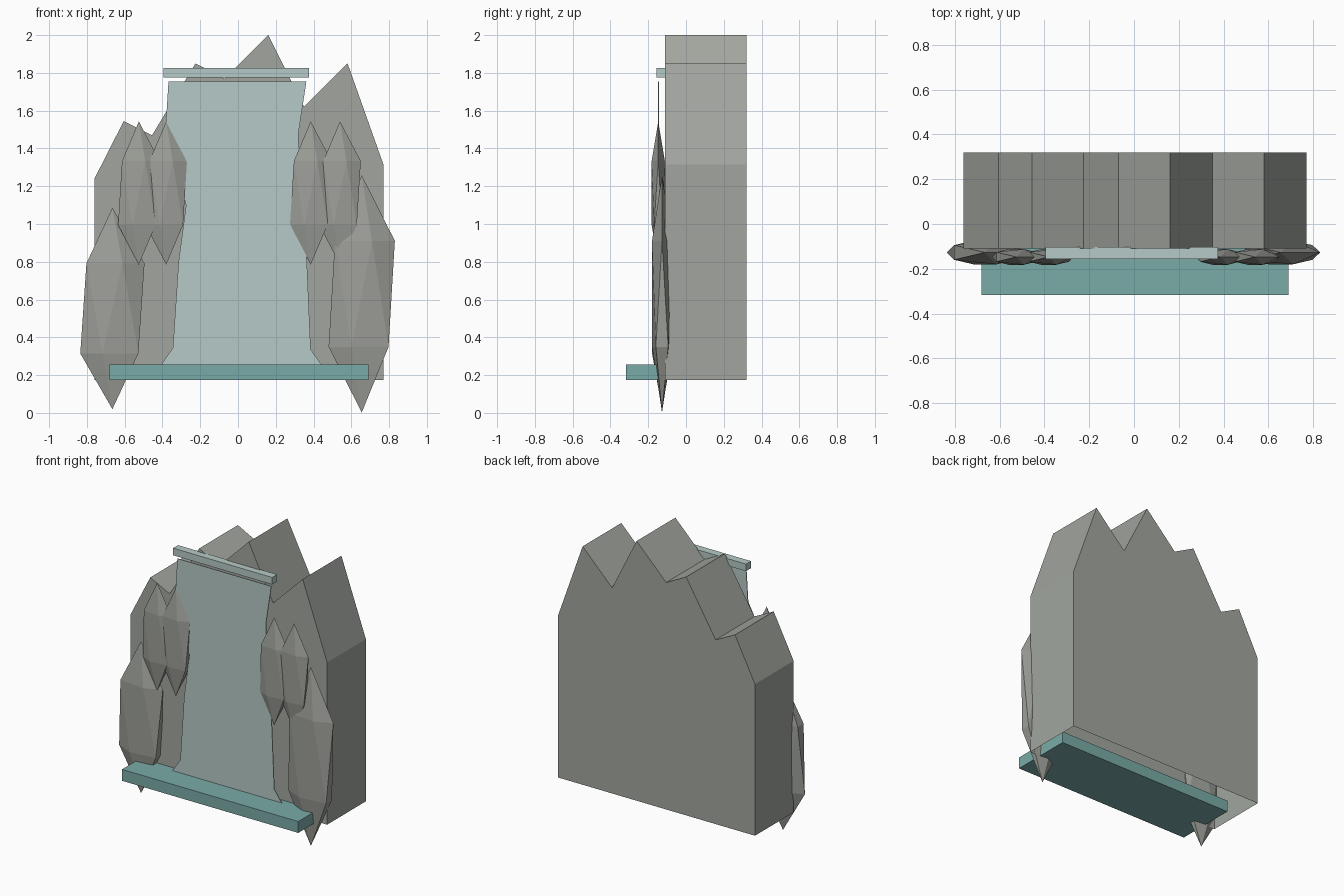
import bpy
import bmesh
from mathutils import Matrix

cube = bpy.data.objects.get("Cube")
if cube:
    bpy.data.objects.remove(cube, do_unlink=True)


def material(name, rgb):
    mat = bpy.data.materials.new(name)
    mat.use_nodes = True
    mat.diffuse_color = (*rgb, 1)
    mat.node_tree.nodes["Principled BSDF"].inputs["Base Color"].default_value = (*rgb, 1)
    return mat


CLIFF = material("cliff grey", (0.36, 0.38, 0.345))
ROCK = material("rock grey", (0.34, 0.35, 0.32))
FALL = material("pale water", (0.47, 0.59, 0.57))
POOL = material("teal water", (0.195, 0.41, 0.39))


def finish(name, bm, mat):
    mesh = bpy.data.meshes.new(name)
    bm.to_mesh(mesh)
    bm.free()
    mesh.materials.append(mat)
    obj = bpy.data.objects.new(name, mesh)
    bpy.context.collection.objects.link(obj)
    return obj


def prism(name, outline, y0, y1, mat, open_bottom=False):
    """Extrude an x-z outline from y0 to y1."""
    bm = bmesh.new()
    face = bm.faces.new([bm.verts.new((x, y0, z)) for x, z in outline])
    ext = bmesh.ops.extrude_face_region(bm, geom=[face], use_keep_orig=True)
    moved = [v for v in ext["geom"] if isinstance(v, bmesh.types.BMVert)]
    bmesh.ops.translate(bm, verts=moved, vec=(0, y1 - y0, 0))
    bmesh.ops.recalc_face_normals(bm, faces=bm.faces)
    if open_bottom:
        bm.normal_update()
        under = [f for f in bm.faces if f.normal.z < -0.9]
        bmesh.ops.delete(bm, geom=under, context="FACES_ONLY")
    return finish(name, bm, mat)


def slab(name, x0, x1, y0, y1, z0, z1, mat):
    return prism(name, [(x0, z0), (x1, z0), (x1, z1), (x0, z1)], y0, y1, mat)


def rock(name, centre, radii):
    """Stretched icosahedron boulder."""
    bm = bmesh.new()
    place = Matrix.Translation(centre) @ Matrix.Diagonal((*radii, 1))
    bmesh.ops.create_icosphere(bm, subdivisions=1, radius=1, matrix=place)
    return finish(name, bm, ROCK)


# Jagged cliff, hollow underneath
prism("cliff", [(-0.76, 0.175), (0.77, 0.175), (0.77, 1.315), (0.58, 1.85), (0.35, 1.62),
                (0.16, 2.0), (-0.07, 1.77), (-0.225, 1.85), (-0.455, 1.47),
                (-0.605, 1.545), (-0.76, 1.24)], -0.11, 0.32, CLIFF, open_bottom=True)

# Falling water sheet, flaring at the foot
prism("waterfall", [(-0.45, 0.19), (0.49, 0.19), (0.385, 0.335), (0.365, 0.8), (0.33, 1.15),
                    (0.32, 1.48), (0.362, 1.755), (-0.368, 1.755), (-0.385, 1.48),
                    (-0.275, 1.1), (-0.315, 0.8), (-0.345, 0.345)], -0.148, -0.143, FALL)

# Water lip above the fall and the pool below
slab("water_lip", -0.395, 0.375, -0.157, -0.102, 1.775, 1.825, FALL)
slab("pool", -0.68, 0.69, -0.317, 0.115, 0.175, 0.255, POOL)

# Slender rocks flanking the fall
for i, x in enumerate((-0.525, -0.38, 0.385, 0.54)):
    rock(f"upper_rock_{i + 1}", (x, -0.147, 1.164), (0.123, 0.041, 0.379))

# Large boulders at the outer corners
rock("right_boulder", (-0.665, -0.127, 0.553), (0.19, 0.062, 0.533))
rock("left_boulder", (0.655, -0.127, 0.63), (0.196, 0.062, 0.628))
